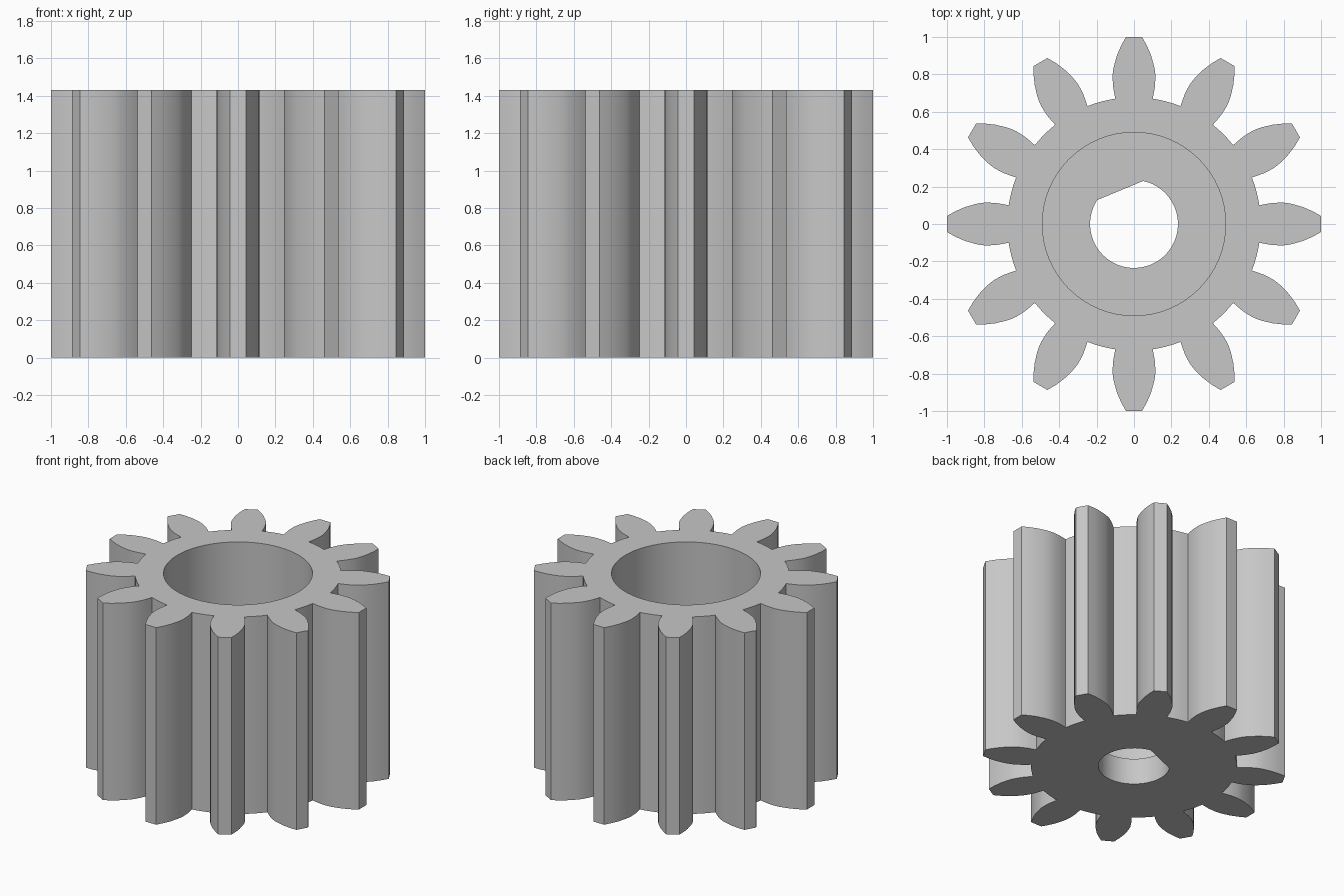
import bpy
import bmesh
from math import sin, cos, radians, tau, hypot, atan2

HEIGHT = 1.43
FLOOR = 0.19          # thickness of the web under the wide recess
TEETH = 12

if "Cube" in bpy.data.objects:
    bpy.data.objects.remove(bpy.data.objects["Cube"])

# Material
grey = bpy.data.materials.new("plain grey")
grey.use_nodes = True
colour = (0.57, 0.57, 0.57, 1)
grey.diffuse_color = colour
grey.node_tree.nodes["Principled BSDF"].inputs["Base Color"].default_value = colour


def polar(radius, angle):
    return radius * cos(angle), radius * sin(angle)


def arc(radius, start, end, steps):
    return [polar(radius, start + (end - start) * i / steps) for i in range(steps + 1)]


def prism(name, outline, bottom, top):
    """Extrude a closed counter-clockwise outline between two heights."""
    bm = bmesh.new()
    face = bm.faces.new([bm.verts.new((x, y, bottom)) for x, y in outline])
    side = bmesh.ops.extrude_face_region(bm, geom=[face], use_keep_orig=True)
    for item in side["geom"]:
        if isinstance(item, bmesh.types.BMVert):
            item.co.z = top
    bmesh.ops.recalc_face_normals(bm, faces=bm.faces)
    mesh = bpy.data.meshes.new(name)
    bm.to_mesh(mesh)
    bm.free()
    mesh.materials.append(grey)
    obj = bpy.data.objects.new(name, mesh)
    bpy.context.collection.objects.link(obj)
    return obj


# Toothed outline: one mirrored flank, a flat tip and a curved root, repeated
flank = [(0.67, 0.10), (0.70, 0.106), (0.735, 0.112), (0.79, 0.115), (0.82, 0.112),
         (0.85, 0.106), (0.905, 0.09), (0.955, 0.068), (1.0, 0.043)]
tooth = [(x, -y) for x, y in flank] + flank[::-1]
root_radius = hypot(*flank[0])
root_angle = atan2(flank[0][1], flank[0][0])
pitch = tau / TEETH
tooth += arc(root_radius, root_angle, pitch - root_angle, 4)[1:-1]

outline = []
for i in range(TEETH):
    c, s = cos(i * pitch), sin(i * pitch)
    outline += [(x * c - y * s, x * s + y * c) for x, y in tooth]
gear = prism("pinion_gear", outline, 0, HEIGHT)

# Wide round recess from the top, and a shaft bore with one flat side
recess = prism("recess_cutter", arc(0.49, 0, tau, 64)[:-1], FLOOR, HEIGHT + 0.2)
flat_start, flat_end = radians(78), radians(147)
bore = prism("shaft_bore_cutter", arc(0.235, flat_end, flat_start + tau, 44),
             -0.2, FLOOR + 0.2)

bpy.ops.object.select_all(action="DESELECT")
gear.select_set(True)
bpy.context.view_layer.objects.active = gear
for cutter in (recess, bore):
    cutter.hide_render = True
    cut = gear.modifiers.new(cutter.name, "BOOLEAN")
    cut.operation = "DIFFERENCE"
    cut.solver = "EXACT"
    cut.object = cutter
    bpy.ops.object.modifier_apply(modifier=cut.name)
    bpy.data.objects.remove(cutter)

bpy.ops.object.shade_smooth_by_angle(angle=radians(25))
